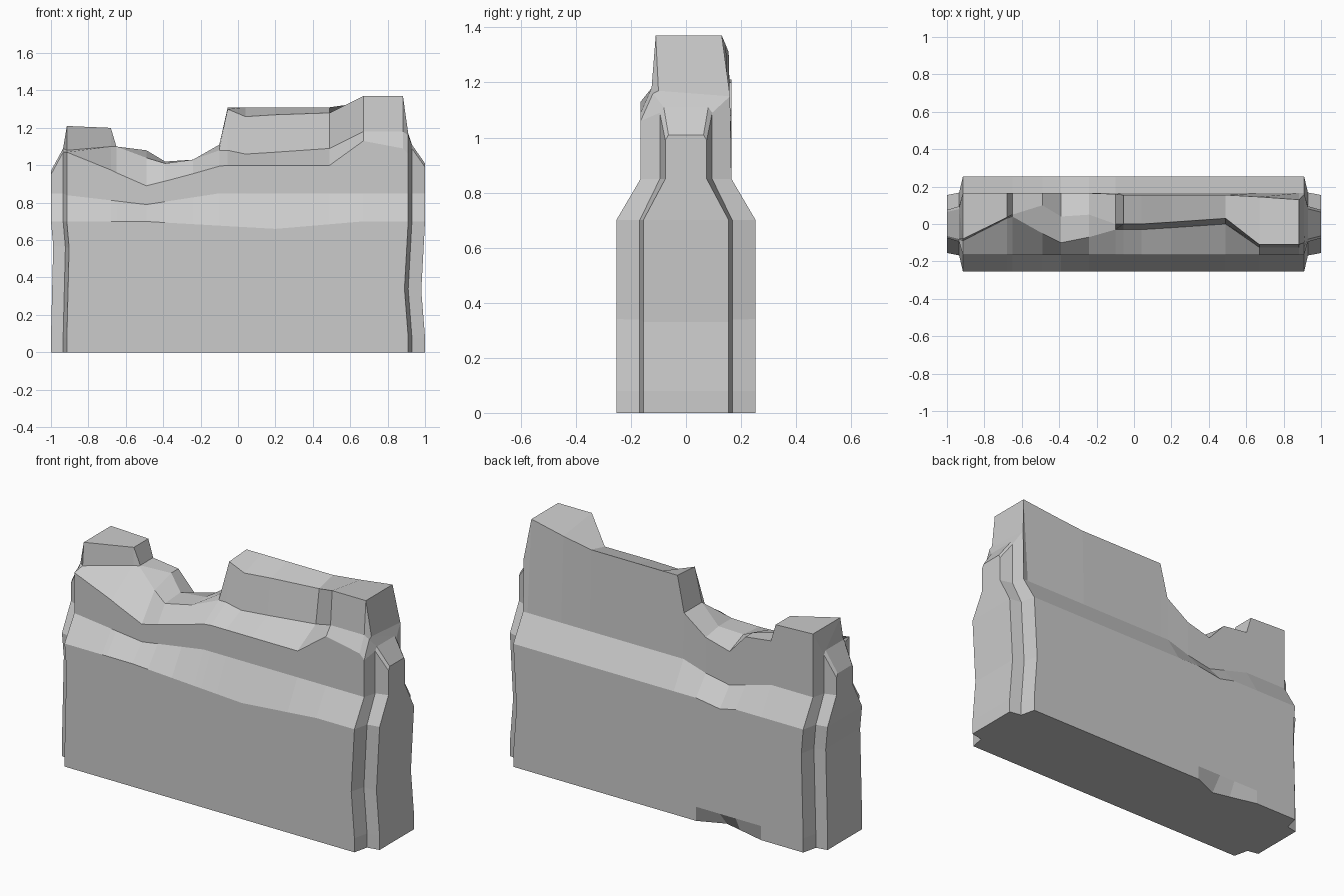
import bpy, bmesh


def interp(pts, x):
    if x <= pts[0][0]:
        return pts[0][1]
    for (x0, v0), (x1, v1) in zip(pts, pts[1:]):
        if x <= x1:
            return v0 + (v1 - v0) * (x - x0) / (x1 - x0)
    return pts[-1][1]


# dips in the sloped shoulder bands and a chip in the rear foot
front_low = [(-0.91, 0.70), (-0.5, 0.70), (0.2, 0.66), (0.67, 0.70)]
front_high = [(-0.91, 0.84), (-0.49, 0.79), (-0.1, 0.85), (0.91, 0.85)]
back_low = [(-0.49, 0.70), (-0.36, 0.67), (-0.24, 0.70)]
back_high = [(-0.65, 0.85), (-0.36, 0.77), (-0.1, 0.85)]
rear_foot = [(-0.65, 0.253), (-0.39, 0.19), (-0.24, 0.253)]

# broken crest: x, front edge z, ledge (y, z), upper rim (y, z), back rim (y, z)
crest = [
    (-0.915, 1.07, -0.09, 1.08, -0.08, 1.21, 0.165, 1.21),
    (-0.68, 0.975, 0.03, 1.10, 0.035, 1.20, 0.165, 1.20),
    (-0.65, 0.96, 0.04, 1.10, 0.05, 1.10, 0.165, 1.10),
    (-0.49, 0.89, -0.05, 1.04, 0.10, 1.08, 0.165, 1.08),
    (-0.39, 0.915, -0.10, 1.01, 0.04, 1.02, 0.165, 0.97),
    (-0.24, 0.955, -0.07, 1.03, 0.05, 1.03, 0.165, 1.01),
    (-0.10, 0.995, -0.03, 1.08, 0.00, 1.11, 0.16, 1.11),
    (-0.055, 1.00, -0.03, 1.08, 0.00, 1.30, 0.155, 1.31),
    (0.04, 1.00, -0.03, 1.06, 0.00, 1.26, 0.155, 1.31),
    (0.20, 1.00, -0.02, 1.07, 0.01, 1.27, 0.155, 1.31),
    (0.49, 1.00, 0.00, 1.09, 0.03, 1.28, 0.155, 1.31),
    (0.67, 1.13, -0.125, 1.18, -0.11, 1.37, 0.145, 1.335),
    (0.882, 1.09, -0.125, 1.18, -0.11, 1.37, 0.13, 1.37),
    (0.91, 1.06, -0.12, 1.16, -0.10, 1.17, 0.16, 1.15),
]


def body_section(row):
    x, zf, ya, za, yb, zb, yc, zc = row
    lo, up = 0.253, 0.165
    zm = 0.45 - 0.12 * x
    xs = 0.91 if x > 0.85 else x          # lower courses stay full length
    xm = xs - 0.02 if x > 0.85 else xs + 0.012 if x < -0.85 else xs
    # keep the last two right-hand sections apart below the crest
    if x == 0.882:
        xs, xm = 0.882, 0.862
    return [(xs, -lo, 0), (xs, -lo, 0.08), (xm, -lo, zm),
            (xs, -lo, interp(front_low, x)), (xs, -up, interp(front_high, x)),
            (xs, -up, zf), (x, ya, za), (x, yb, zb), (x, yc, zc),
            (xs, up, interp(back_high, x)), (xs, lo, interp(back_low, x)),
            (xm, lo, zm), (xs, lo, 0.08), (xs, interp(rear_foot, x), 0)]


def tongue_section(x, low, high, top):
    s = 1 if x > 0 else -1
    zm = 0.45 - 0.12 * x
    xm = x - 0.02 if s > 0 else x + 0.012
    front = [(x, -low, 0), (x, -low, 0.08), (xm, -low, zm), (x, -low, 0.70),
             (x, -high, 0.85), (x, -high, top - 0.02), (x, -high * 0.85, top)]
    return front + [(a, -b, c) for a, b, c in reversed(front)]


# tongued ends and lofted wall body
sections = [tongue_section(-1.0, 0.155, 0.075, 0.97),
            tongue_section(-0.935, 0.168, 0.095, 1.09)]
sections += [body_section(r) for r in crest]
sections += [tongue_section(0.93, 0.168, 0.095, 1.11),
             tongue_section(1.0, 0.155, 0.075, 1.01)]

bm = bmesh.new()
rings = [[bm.verts.new(p) for p in sec] for sec in sections]
n = len(rings[0])
for a, b in zip(rings, rings[1:]):
    for i in range(n):
        j = (i + 1) % n
        bm.faces.new((a[i], b[i], b[j], a[j]))
for ring in (rings[0], rings[-1]):
    for i in range(n // 2 - 1):
        bm.faces.new((ring[i], ring[i + 1], ring[n - 2 - i], ring[n - 1 - i]))
bmesh.ops.recalc_face_normals(bm, faces=bm.faces)

mesh = bpy.data.meshes.new("broken_wall")
bm.to_mesh(mesh)
bm.free()
wall = bpy.data.objects.new("broken_wall", mesh)
bpy.context.collection.objects.link(wall)
